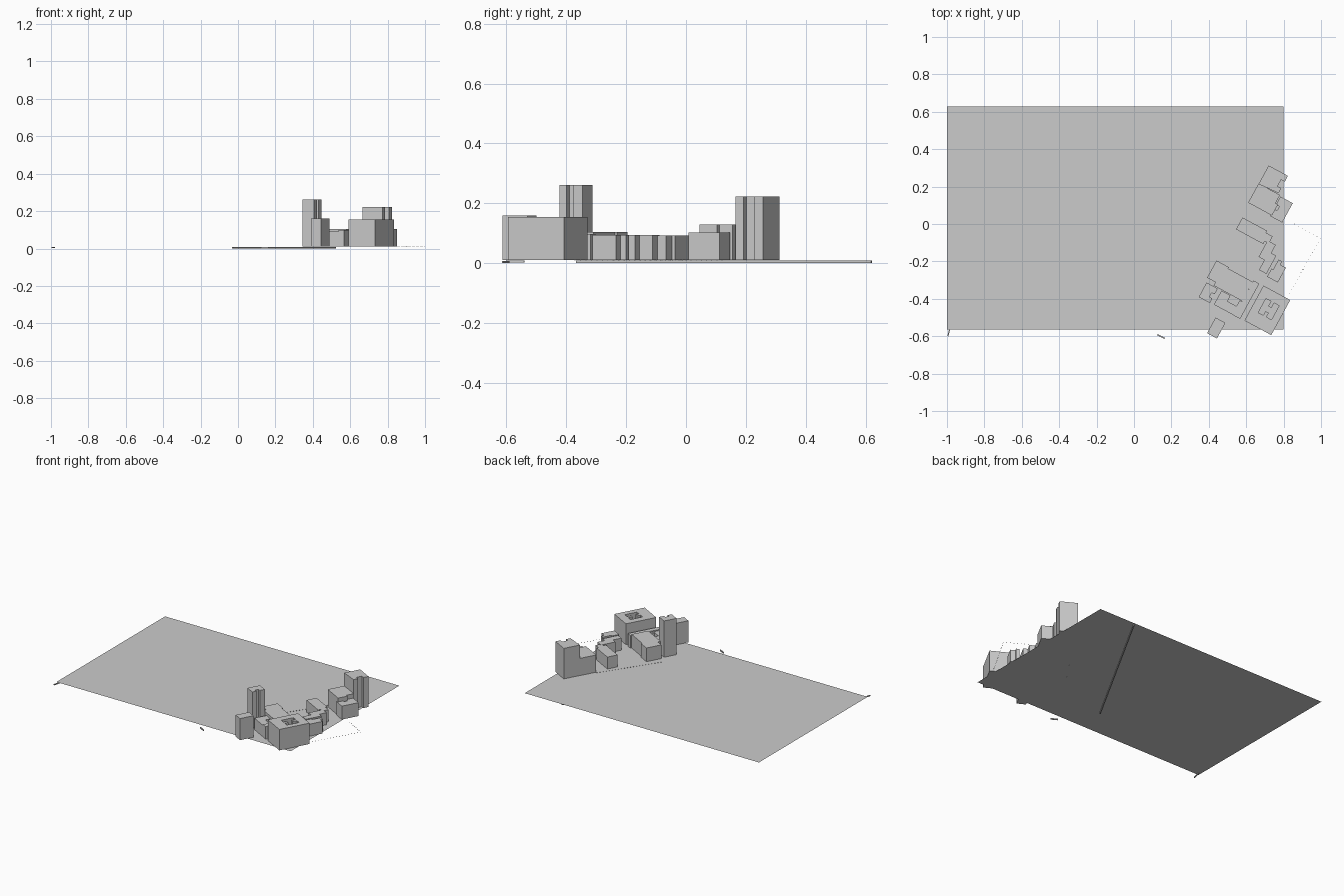
import bpy, bmesh, math
from mathutils import Vector

old = bpy.data.objects.get("Cube")
if old:
    bpy.data.objects.remove(old, do_unlink=True)

# One grey for everything
grey = bpy.data.materials.new("plain grey")
grey.use_nodes = True
GREY = (0.6, 0.6, 0.6, 1)
grey.diffuse_color = GREY
grey.node_tree.nodes["Principled BSDF"].inputs["Base Color"].default_value = GREY

GROUND = 0.01
STREET = math.radians(-28.5)
ALONG = Vector((math.cos(STREET), math.sin(STREET)))
DOWN = Vector((math.sin(STREET), -math.cos(STREET)))


def finish(name, bm):
    bmesh.ops.recalc_face_normals(bm, faces=bm.faces)
    mesh = bpy.data.meshes.new(name)
    bm.to_mesh(mesh)
    bm.free()
    mesh.materials.append(grey)
    obj = bpy.data.objects.new(name, mesh)
    bpy.context.collection.objects.link(obj)
    return obj


def prism(name, points, bottom, top):
    """Extrude a flat outline straight up."""
    bm = bmesh.new()
    face = bm.faces.new([bm.verts.new((p[0], p[1], bottom)) for p in points])
    up = bmesh.ops.extrude_face_region(bm, geom=[face])
    for v in up["geom"]:
        if isinstance(v, bmesh.types.BMVert):
            v.co.z = top
    return finish(name, bm)


def on_street(corner, outline):
    """Turn (along, down) offsets from the rear corner into x, y points."""
    start = Vector(corner)
    return [start + ALONG * u + DOWN * v for u, v in outline]


def rect(w, d, u=0, v=0):
    return [(u, v), (u + w, v), (u + w, v + d), (u, v + d)]


def building(name, corner, outline, top):
    return prism(name, on_street(corner, outline), GROUND, top)


def strip(name, start, end, width, bottom, top):
    """Thin straight wall between two points."""
    a, b = Vector(start), Vector(end)
    side = (b - a).orthogonal().normalized() * width / 2
    return prism(name, [a + side, b + side, b - side, a - side], bottom, top)


# Flat ground sheet
sheet = bmesh.new()
sheet.faces.new([sheet.verts.new((x, y, GROUND))
                 for x, y in ((-1, -0.565), (0.8, -0.565), (0.8, 0.628), (-1, 0.628))])
finish("ground_sheet", sheet)

# Narrow strips below the ground
strip("long_ground_strip", (-0.03, -0.365), (0.52, 0.62), 0.007, 0, 0.009)
strip("front_ground_strip", (0.125, -0.592), (0.165, -0.612), 0.007, 0, 0.008)
strip("corner_ground_strip", (-0.995, -0.6), (-0.98, -0.54), 0.006, 0.002, 0.009)

# Rear group: tall block and two lower ones
building("rear_tower", (0.72, 0.313),
         [(0, 0), (0.117, 0), (0.117, 0.035), (0.095, 0.035), (0.095, 0.075),
          (0.117, 0.075), (0.117, 0.105), (0, 0.113)], 0.222)
building("rear_middle_block", (0.666, 0.217),
         [(0, 0), (0.13, 0), (0.13, 0.05), (0.145, 0.05), (0.145, 0.117), (0, 0.117)], 0.13)
building("rear_low_block", (0.783, 0.147),
         [(0, 0), (0.075, 0), (0.075, 0.118), (0, 0.118), (0, 0.075),
          (0.02, 0.075), (0.02, 0.05), (0, 0.05)], 0.103)

# Middle row of low houses
building("long_house", (0.58, 0.035),
         [(0, 0), (0.15, 0), (0.15, 0.012), (0.19, 0.012), (0.19, 0.055),
          (0.165, 0.055), (0.165, 0.072), (0, 0.072)], 0.093)
building("stepped_house", (0.714, -0.088),
         [(0, 0), (0.05, 0), (0.05, 0.05), (0.08, 0.05), (0.08, 0.16),
          (0.035, 0.16), (0.035, 0.1), (0, 0.1)], 0.094)
building("side_house", (0.773, -0.19),
         [(0, 0), (0.022, 0), (0.022, 0.02), (0.055, 0.02), (0.055, 0.11),
          (-0.01, 0.11), (-0.01, 0.06), (0, 0.06)], 0.094)

# Front group: hall, annexes and towers
building("wide_hall", (0.441, -0.195),
         [(0, 0), (0.075, 0), (0.075, 0.008), (0.225, 0.008), (0.225, 0.125),
          (0.05, 0.125), (0.05, 0.105), (0, 0.105)], 0.105)
building("slim_tower", (0.388, -0.313),
         [(0, 0), (0.068, 0), (0.068, 0.035), (0.05, 0.035), (0.05, 0.06),
          (0.068, 0.06), (0.068, 0.088), (0, 0.088)], 0.262)
building("front_annex", (0.468, -0.356),
         [(0, 0), (0.055, 0), (0.055, 0.035), (0.11, 0.035), (0.11, 0),
          (0.155, 0), (0.155, 0.085), (0, 0.085)], 0.09)
building("connecting_wing", (0.639, -0.302), rect(0.035, 0.215), 0.098)
building("front_tower", (0.436, -0.5), rect(0.06, 0.095), 0.16)

# Large block with a courtyard cut through it
court_block = building("courtyard_block", (0.692, -0.329), rect(0.163, 0.213), 0.155)
cutter = prism("courtyard_cutter", on_street((0.692, -0.329), [
    (0.045, 0.055), (0.075, 0.055), (0.075, 0.085), (0.095, 0.085), (0.095, 0.055),
    (0.125, 0.055), (0.125, 0.14), (0.095, 0.14), (0.095, 0.115), (0.075, 0.115),
    (0.075, 0.14), (0.045, 0.14)]), 0.03, 0.2)
cutter.hide_render = True
cut = court_block.modifiers.new("courtyard", "BOOLEAN")
cut.operation = "DIFFERENCE"
cut.solver = "EXACT"
cut.object = cutter
bpy.context.view_layer.objects.active = court_block
bpy.ops.object.modifier_apply(modifier=cut.name)
bpy.data.objects.remove(cutter, do_unlink=True)

# Rows of tiny kerb posts around the buildings
rows = [((0.83, -0.37), (0.998, -0.08)), ((0.998, -0.08), (0.86, 0)),
        ((0.36, -0.24), (0.6, 0.12))]
posts = bmesh.new()
for start, end in rows:
    a, b = Vector(start), Vector(end)
    count = int((b - a).length / 0.02)
    for i in range(count + 1):
        spot = a.lerp(b, i / count)
        made = bmesh.ops.create_cube(posts, size=0.003)
        bmesh.ops.translate(posts, verts=made["verts"], vec=(spot.x, spot.y, GROUND + 0.001))
finish("kerb_posts", posts)
